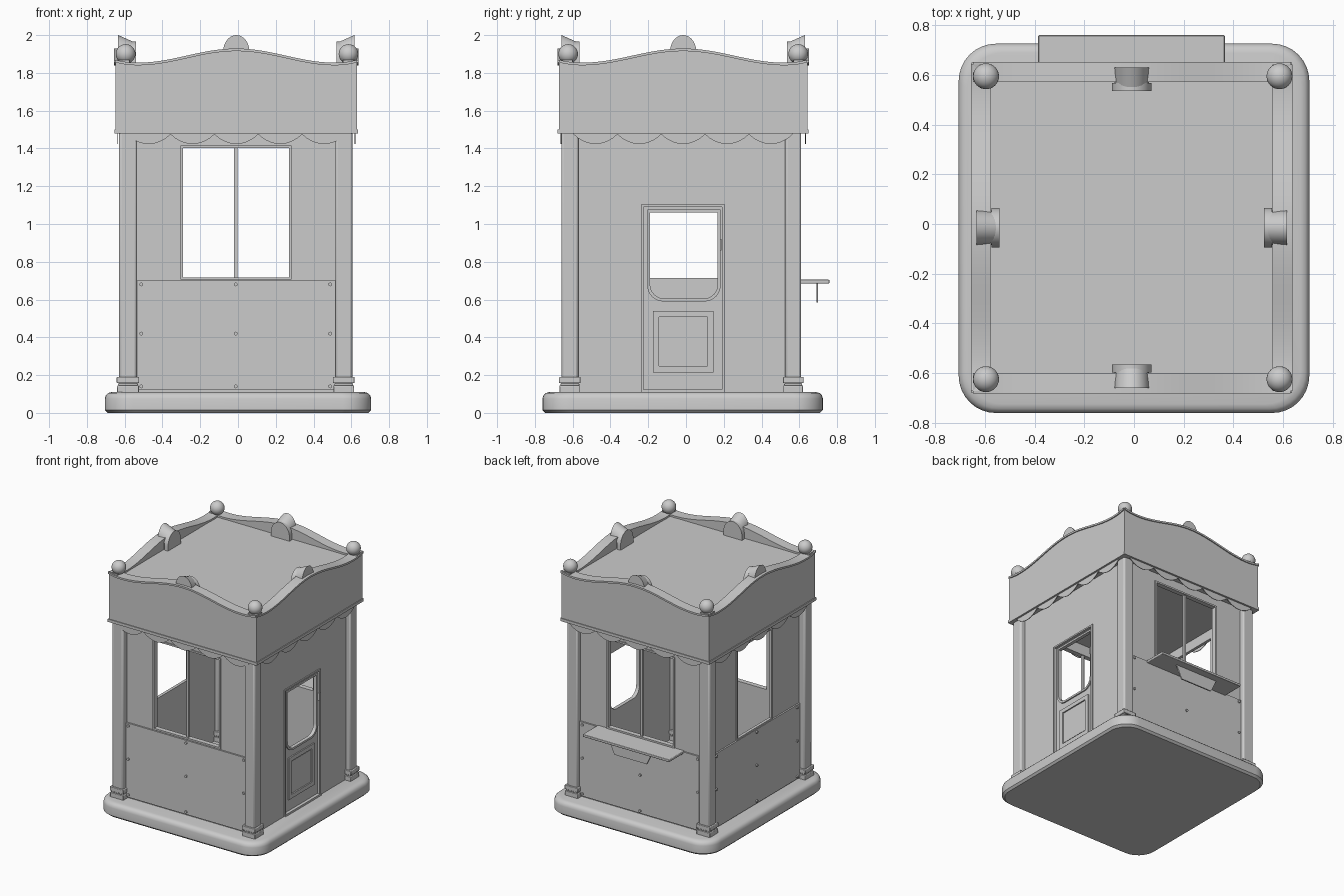
import bpy, bmesh, math
from mathutils import Vector

cube = bpy.data.objects.get("Cube")
if cube:
    bpy.data.objects.remove(cube, do_unlink=True)

mat = bpy.data.materials.new("plain grey")
mat.use_nodes = True
GREY = (0.6, 0.6, 0.6, 1)
mat.diffuse_color = GREY
mat.node_tree.nodes["Principled BSDF"].inputs["Base Color"].default_value = GREY


def finish(name, bm, bevel=0):
    bmesh.ops.recalc_face_normals(bm, faces=bm.faces[:])
    me = bpy.data.meshes.new(name)
    bm.to_mesh(me)
    bm.free()
    me.materials.append(mat)
    me.shade_smooth()
    me.set_sharp_from_angle(angle=math.radians(35))
    ob = bpy.data.objects.new(name, me)
    bpy.context.collection.objects.link(ob)
    if bevel:
        mod = ob.modifiers.new("soft edges", "BEVEL")
        mod.width, mod.segments = bevel, 2


def box(name, x0, x1, y0, y1, z0, z1, bevel=0):
    bm = bmesh.new()
    bmesh.ops.create_cube(bm, size=1)
    lo, hi = Vector((x0, y0, z0)), Vector((x1, y1, z1))
    for v in bm.verts:
        v.co = [lo[i] if v.co[i] < 0 else hi[i] for i in range(3)]
    finish(name, bm, bevel)


def plate(name, axis, a0, a1, *loops, shear=0):
    """Outline with optional holes, drawn upright and extruded from a0 to a1 along x or y."""
    bm = bmesh.new()
    edges = []
    for loop in loops:
        vs = [bm.verts.new((a0, u, z) if axis == "x" else (u, a0, z)) for u, z in loop]
        edges += [bm.edges.new((vs[i - 1], vs[i])) for i in range(len(vs))]
    if len(loops) == 1:
        bm.faces.new(vs)
    else:
        bmesh.ops.triangle_fill(bm, edges=edges, use_beauty=True)
    new = bmesh.ops.extrude_face_region(bm, geom=bm.faces[:])["geom"]
    step = Vector((a1 - a0, 0, -shear) if axis == "x" else (0, a1 - a0, -shear))
    bmesh.ops.translate(bm, vec=step, verts=[g for g in new if isinstance(g, bmesh.types.BMVert)])
    finish(name, bm)


def rect(u0, u1, z0, z1):
    return [(u0, z0), (u1, z0), (u1, z1), (u0, z1)]


def grow(r, d):
    return rect(r[0][0] - d, r[1][0] + d, r[0][1] - d, r[2][1] + d)


def round_bottom(u0, u1, z0, z1, r, n=8):
    pts = [(u1, z1), (u0, z1)]
    for cu, start in ((u0 + r, math.pi), (u1 - r, 1.5 * math.pi)):
        for i in range(n + 1):
            a = start + i / n * math.pi / 2
            pts.append((cu + r * math.cos(a), z0 + r + r * math.sin(a)))
    return pts


def dome(c, w, z0, z1, top, n=20):
    arc = [(c + w * math.cos(math.pi * i / n), z1 + (top - z1) * math.sin(math.pi * i / n))
           for i in range(n + 1)]
    return [(c - w, z0), (c + w, z0)] + arc


# Rounded base slab
bm = bmesh.new()
ring = []
R = 0.15
for i, (cx, cy) in enumerate(((0.555, 0.575), (-0.555, 0.575), (-0.555, -0.61), (0.555, -0.61))):
    for k in range(9):
        a = (i + k / 8) * math.pi / 2
        ring.append((cx + R * math.cos(a), cy + R * math.sin(a)))
layers = []
for z, inset in ((0, 0.015), (0.015, 0), (0.075, 0), (0.093, 0.005), (0.105, 0.017), (0.11, 0.035)):
    f = 1 - inset / 0.72
    layers.append([bm.verts.new((x * f, -0.0175 + (y + 0.0175) * f, z)) for x, y in ring])
for a, b in zip(layers, layers[1:]):
    for i in range(len(a)):
        bm.faces.new((a[i - 1], a[i], b[i], b[i - 1]))
bm.faces.new(layers[0])
bm.faces.new(layers[-1])
finish("base_slab", bm)

# Corner posts with stepped feet, and ball finials
for side, x0, x1, fx in (("right", -0.63, -0.535, -0.595), ("left", 0.515, 0.605, 0.585)):
    for end, y0, y1, fy in (("front", -0.66, -0.57, -0.624), ("back", 0.525, 0.61, 0.594)):
        tag = f"{end}_{side}"
        box("post_" + tag, x0, x1, y0, y1, 0.1, 1.5, 0.012)
        for part, z0, z1, d in (("foot", 0.1, 0.145, 0.01), ("neck", 0.145, 0.157, 0.005),
                                ("collar", 0.157, 0.19, 0.012)):
            box(f"post_{part}_{tag}", x0 - d, x1 + d, y0 - d, y1 + d, z0, z1, 0.004)
        bm = bmesh.new()
        bmesh.ops.create_uvsphere(bm, u_segments=32, v_segments=16, radius=0.052)
        bmesh.ops.translate(bm, vec=(fx, fy, 1.9), verts=bm.verts[:])
        finish("finial_" + tag, bm)

# Walls: axis, outer face, outward sign, thickness, span, window opening
TOP, T = 1.5, 0.03
WIDE = rect(-0.295, 0.272, 0.715, 1.405)
FACES = {
    "front": ("y", -0.612, -1, T, -0.6, 0.575, WIDE),
    "back": ("y", 0.572, 1, T, -0.6, 0.575, WIDE),
    "right": ("x", -0.582, -1, 0.015, -0.63, 0.58, rect(-0.22, 0.2, 0.71, 1.41)),
}
for side, (axis, a, s, t, u0, u1, hole) in FACES.items():
    plate(side + "_wall", axis, a - s * t, a, rect(u0, u1, 0.1, TOP), hole)
    # Window frame, with a centre bar on front and back
    plate(side + "_window_frame", axis, a - s * t, a + s * 0.008, grow(hole, 0.01), grow(hole, -0.003))
    if axis == "y":
        plate(side + "_window_bar", axis, a - s * 0.025, a - s * 0.005, rect(-0.021, -0.003, 0.71, 1.41))
    # Lower panel with studs
    plate(side + "_lower_panel", axis, a - s * 0.01, a + s * 0.012, rect(u0 + 0.066, u1 - 0.06, 0.12, 0.7))
    mid = (u0 + u1) / 2
    for u in (mid - 0.5, mid, mid + 0.5):
        for z in (0.14, 0.42, 0.68):
            stud = [(u + 0.01 * math.cos(k * math.pi / 6), z + 0.01 * math.sin(k * math.pi / 6)) for k in range(12)]
            plate(side + "_stud", axis, a, a + s * 0.021, stud)

# Left wall with the doorway
X = 0.566
plate("left_wall", "x", X - T, X,
      [(-0.63, 0.1), (-0.235, 0.1), (-0.235, 1.1), (0.205, 1.1), (0.205, 0.1), (0.58, 0.1), (0.58, TOP), (-0.63, TOP)])
opening = round_bottom(-0.19, 0.168, 0.605, 1.062, 0.075)
plate("door", "x", X - T, X - 0.012, rect(-0.235, 0.205, 0.1, 1.1), opening)
plate("door_window_trim", "x", X - T, X - 0.002, round_bottom(-0.205, 0.183, 0.59, 1.077, 0.085), opening)
plate("door_frame", "x", X - T, X + 0.008,
      [(-0.237, 0.1), (-0.225, 0.1), (-0.225, 1.09), (0.19, 1.09), (0.19, 0.1), (0.207, 0.1), (0.207, 1.102), (-0.237, 1.102)])
outer = rect(-0.175, 0.145, 0.215, 0.54)
plate("door_panel_trim", "x", X - 0.02, X - 0.002, outer, grow(outer, -0.032))
plate("door_panel", "x", X - 0.02, X - 0.009, grow(outer, -0.04))
box("door_sill", X - T, X + 0.012, -0.235, 0.205, 0.1, 0.125)
box("door_handle", X - 0.02, X + 0.012, 0.181, 0.189, 0.86, 0.92)

# Serving shelf and its bracket on the back
box("shelf", -0.385, 0.365, 0.56, 0.759, 0.685, 0.705, 0.004)
plate("shelf_bracket", "y", 0.69, 0.7, [(-0.15, 0.585), (0.13, 0.585), (0.18, 0.69), (-0.2, 0.69)])


# Parapet around the roof
def crest(t):
    t = abs(t)
    if t > 0.82:
        return 1.85 + 0.015 * ((t - 0.82) / 0.18) ** 2
    return 1.85 + 0.0375 * (1 + math.cos(math.pi * t / 0.82))


N = 48
PARAPET = (("front", "y", -0.673, -1, -0.648, 0.63), ("back", "y", 0.643, 1, -0.648, 0.63),
           ("right", "x", -0.648, -1, -0.671, 0.641), ("left", "x", 0.63, 1, -0.671, 0.641))
for side, axis, a, s, u0, u1 in PARAPET:
    mid, half = (u0 + u1) / 2, (u1 - u0) / 2
    curve = [(mid + half * (2 * i / N - 1), crest(2 * i / N - 1)) for i in range(N + 1)]
    plate(side + "_parapet", axis, a - s * 0.068, a, [(u1, 1.48), (u0, 1.48)] + curve)
    plate(side + "_parapet_cap", axis, a - s * 0.073, a + s * 0.008,
          [(u, z + 0.004) for u, z in curve] + [(u, z - 0.01) for u, z in reversed(curve)])
    plate(side + "_parapet_lip", axis, a - s * 0.03, a + s * 0.006, rect(u0 - 0.005, u1 + 0.005, 1.478, 1.5))
    # Scalloped valance
    pitch, n = 0.232, 10
    edge = [(mid + pitch * (k + i / n), 1.475 - 0.052 * math.sin(math.pi * i / n) ** 0.8)
            for k in (-2.5, -1.5, -0.5, 0.5, 1.5) for i in range(n)]
    edge.append((mid + pitch * 2.5, 1.475))
    plate(side + "_valance", axis, a - s * 0.014, a - s * 0.009,
          edge + [(mid + pitch * 2.5, 1.5), (mid - pitch * 2.5, 1.5)])
    # Crest ornament: sloping rounded block with a wider inner disc
    o = a - s * 0.014
    plate(side + "_crest_block", axis, o, o - s * 0.09, dome(mid, 0.07, 1.86, 1.91, 2.0), shear=0.04)
    plate(side + "_crest_disc", axis, o - s * 0.062, o - s * 0.094, dome(mid, 0.08, 1.78, 1.87, 1.965))

# Roof deck and ceiling
box("roof_deck", -0.6, 0.58, -0.62, 0.59, 1.8, 1.838)
box("ceiling", -0.62, 0.6, -0.645, 0.615, 1.485, 1.505)
